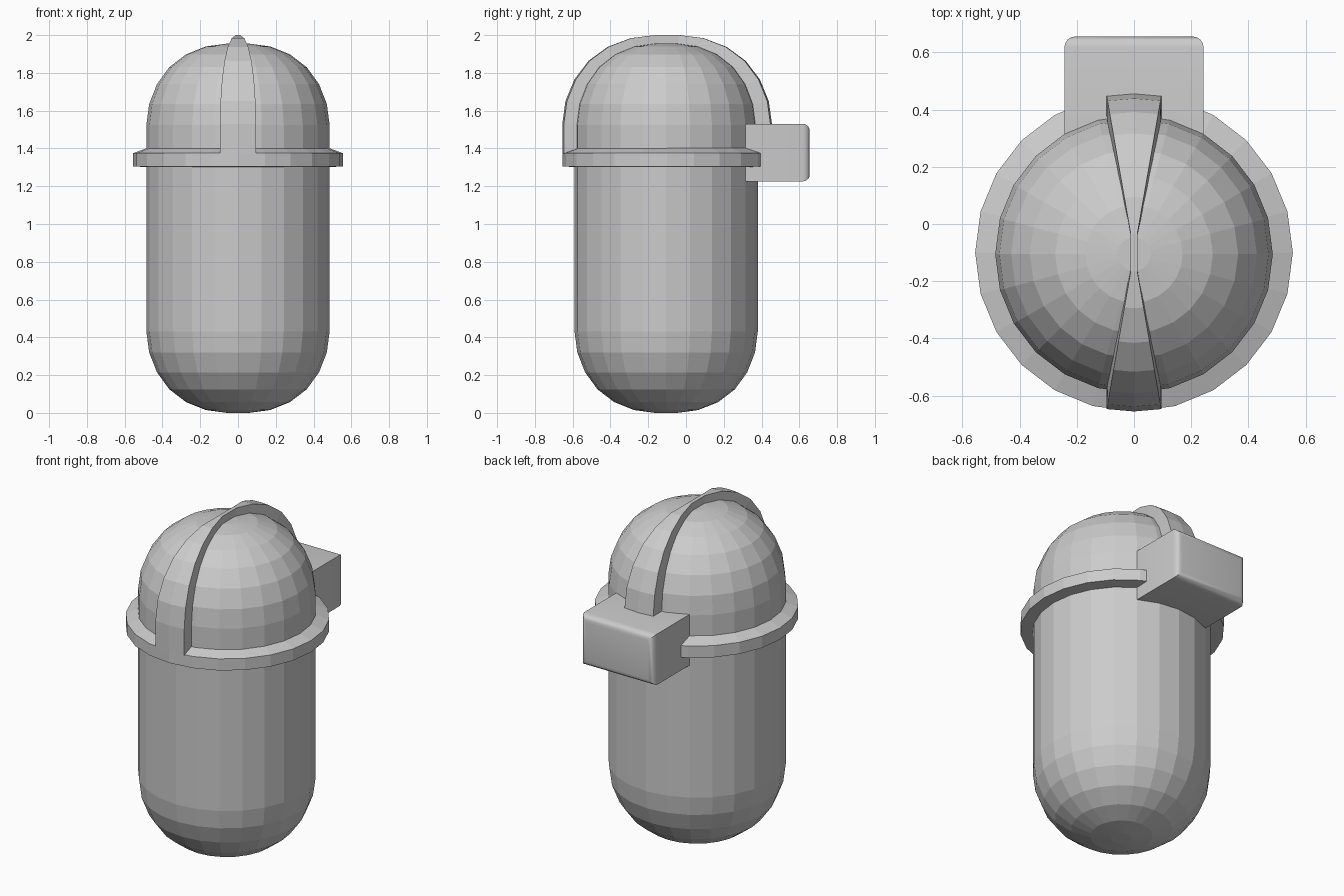
import bpy, bmesh, math

cube = bpy.data.objects.get("Cube")
if cube:
    bpy.data.objects.remove(cube, do_unlink=True)

grey = bpy.data.materials.new("light_grey")
grey.use_nodes = True
COLOR = (0.6, 0.6, 0.6, 1)
grey.diffuse_color = COLOR
grey.node_tree.nodes["Principled BSDF"].inputs["Base Color"].default_value = COLOR

SEGMENTS = 24
BODY_Y, RING_Y = -0.105, -0.1
BODY_R, RING_R = 0.485, 0.555
TOP, CAP = 1.955, 0.43
# Rounded end: share of the radius, share of the cap height
DOME = [(1, 0), (0.97, 0.256), (0.885, 0.5), (0.75, 0.71),
        (0.568, 0.867), (0.35, 0.965), (0.12, 1)]


def finish(name, bm):
    bmesh.ops.recalc_face_normals(bm, faces=bm.faces)
    mesh = bpy.data.meshes.new(name)
    bm.to_mesh(mesh)
    bm.free()
    mesh.materials.append(grey)
    obj = bpy.data.objects.new(name, mesh)
    bpy.context.collection.objects.link(obj)
    return obj


def lathe(name, profile, y, closed=False):
    bm = bmesh.new()
    rings = []
    for r, z in profile:
        ring = []
        for i in range(SEGMENTS):
            a = math.tau * i / SEGMENTS
            ring.append(bm.verts.new((r * math.cos(a), y + r * math.sin(a), z)))
        rings.append(ring)
    pairs = list(zip(rings, rings[1:]))
    if closed:
        pairs.append((rings[-1], rings[0]))
    else:
        bm.faces.new(rings[0])
        bm.faces.new(rings[-1])
    for lo, hi in pairs:
        for i in range(SEGMENTS):
            j = (i + 1) % SEGMENTS
            bm.faces.new((lo[i], lo[j], hi[j], hi[i]))
    return finish(name, bm)


# Capsule body with matching rounded ends
bottom = [(BODY_R * r, CAP * (1 - h)) for r, h in reversed(DOME)]
top = [(BODY_R * r, TOP - CAP * (1 - h)) for r, h in DOME]
lathe("capsule_body", bottom + top, BODY_Y)

# Collar with a sloped upper face
lathe("collar", [(0.46, 1.3), (RING_R, 1.305), (RING_R, 1.375), (0.46, 1.41)],
      RING_Y, closed=True)


# Wedge-shaped strap arching over the dome
def strap_side(radius, peak, height):
    return [(radius, 1.37)] + [(radius * r, peak - height * (1 - h)) for r, h in DOME]


def strap_path(side):
    return [(-s, z) for s, z in side] + [(s, z) for s, z in reversed(side)]


bm = bmesh.new()
outer = strap_path(strap_side(RING_R, 2.0, 0.47))
inner = strap_path(strap_side(0.45, 1.92, 0.4))
sections = []
for (so, zo), (si, zi) in zip(outer, inner):
    half = math.radians(9.9)
    loop = [bm.verts.new((abs(so) * math.sin(a), RING_Y + so * math.cos(a), zo))
            for a in (-half, 0, half)]
    loop += [bm.verts.new((abs(so) * math.sin(a), RING_Y + si * math.cos(a), zi))
             for a in (half, -half)]
    sections.append(loop)
for a, b in zip(sections, sections[1:]):
    for i in range(len(a)):
        j = (i + 1) % len(a)
        bm.faces.new((a[i], a[j], b[j], b[i]))
bm.faces.new(sections[0])
bm.faces.new(sections[-1])
finish("dome_strap", bm)

# Rear block, rounded around its back face
bm = bmesh.new()
bmesh.ops.create_cube(bm, size=1)
for v in bm.verts:
    v.co.x *= 0.486
    v.co.y = 0.483 + v.co.y * 0.344
    v.co.z = 1.378 + v.co.z * 0.305
back_edges = [e for e in bm.edges if all(v.co.y > 0.6 for v in e.verts)]
bmesh.ops.bevel(bm, geom=back_edges, offset=0.037, segments=4, profile=0.5,
                affect='EDGES')
block = finish("rear_block", bm)
bpy.ops.object.select_all(action='DESELECT')
block.select_set(True)
bpy.context.view_layer.objects.active = block
bpy.ops.object.shade_smooth_by_angle(angle=math.radians(35))
